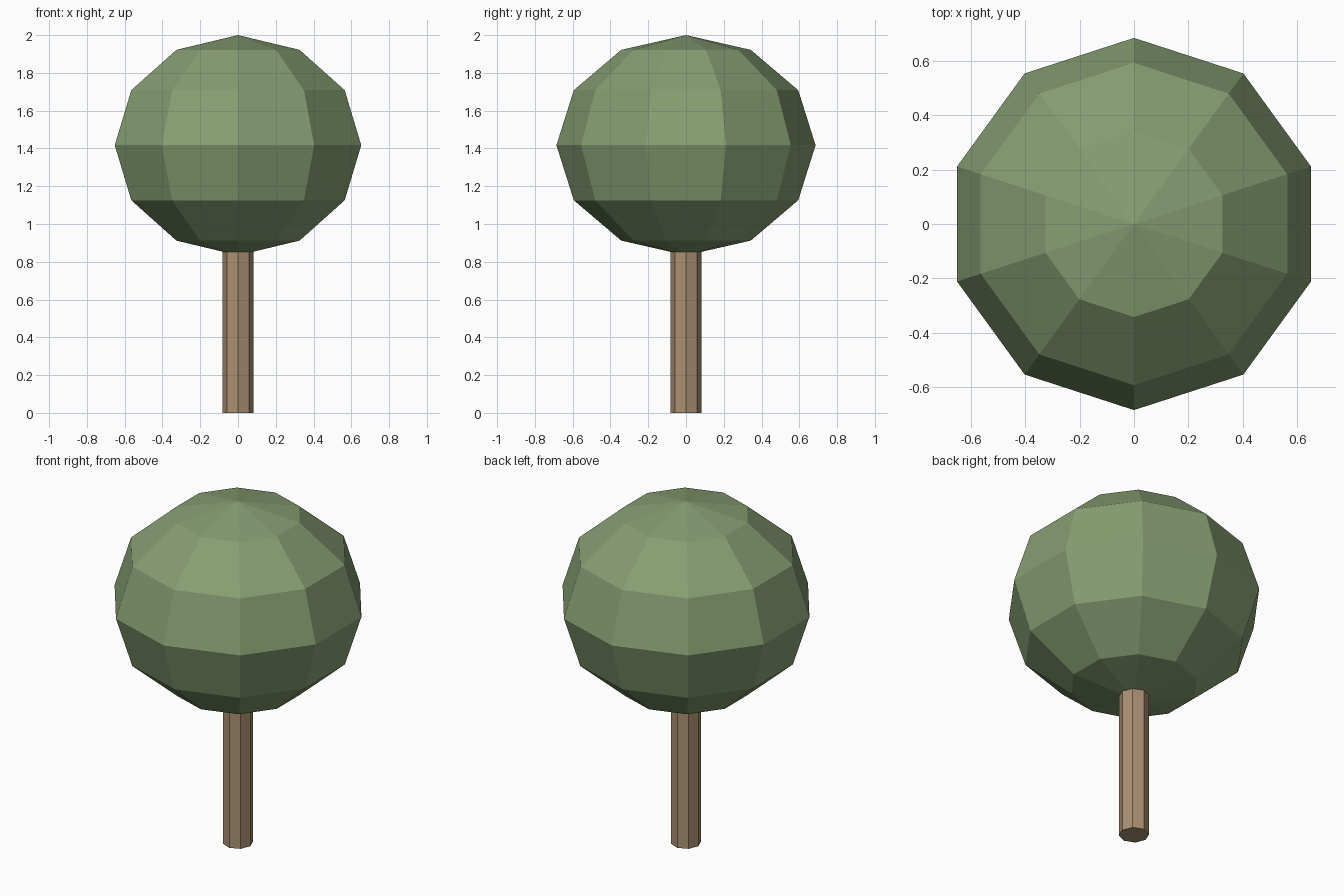
import bpy

if "Cube" in bpy.data.objects:
    bpy.data.objects.remove(bpy.data.objects["Cube"])


def paint(obj, name, color):
    mat = bpy.data.materials.new(name)
    mat.diffuse_color = (*color, 1)
    mat.use_nodes = True
    mat.node_tree.nodes["Principled BSDF"].inputs["Base Color"].default_value = mat.diffuse_color
    obj.data.materials.append(mat)


# Trunk: eight-sided post running a little way into the crown
TRUNK_HEIGHT = 0.95
bpy.ops.mesh.primitive_cylinder_add(vertices=8, radius=0.081, depth=TRUNK_HEIGHT,
                                    location=(0, 0, TRUNK_HEIGHT / 2))
trunk = bpy.context.object
trunk.name = "trunk"
paint(trunk, "bark", (0.40, 0.28, 0.17))

# Crown: low-poly sphere, slightly flattened, with a corner on the x axis
bpy.ops.mesh.primitive_uv_sphere_add(segments=10, ring_count=6, radius=1,
                                     location=(0, 0, 1.417))
crown = bpy.context.object
crown.name = "crown"
crown.scale = (0.686, 0.686, 0.583)
bpy.ops.object.transform_apply(location=False, rotation=False, scale=True)
paint(crown, "leaves", (0.24, 0.34, 0.17))
